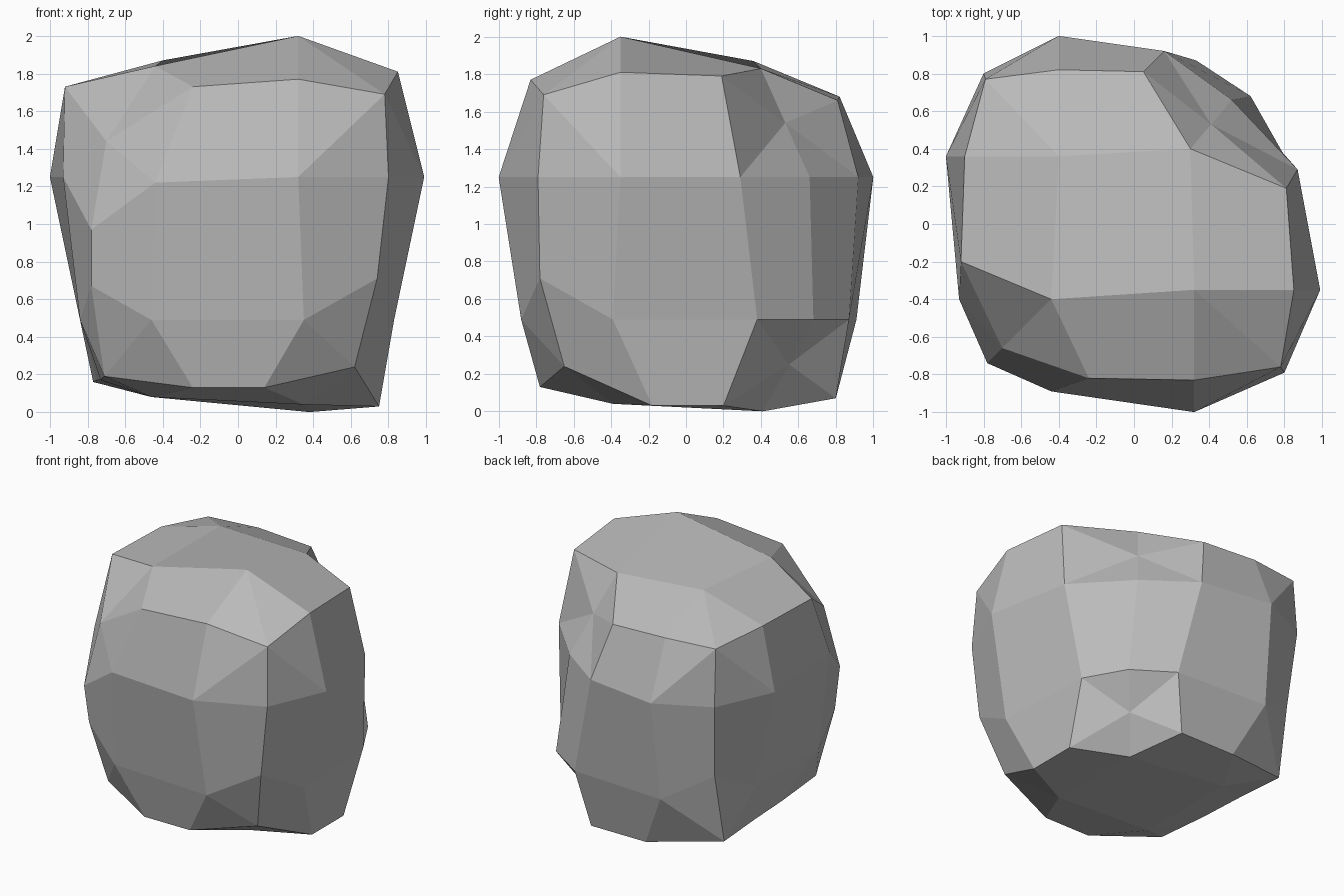
import bpy
import bmesh
from mathutils import Vector

if "Cube" in bpy.data.objects:
    bpy.data.objects.remove(bpy.data.objects["Cube"], do_unlink=True)

UNIT = 0.01        # the sections are written in hundredths of a unit
SIDE = 3           # edges along each side of a section


def add_section(bm, points, height):
    """Add a section's vertices; a point may carry its own height."""
    verts = []
    for point in points:
        full = point if len(point) == 3 else (*point, height)
        verts.append(bm.verts.new(Vector(full) * UNIT))
    return verts


def add_wall(bm, outer, belt):
    """Join an outer section to a belt, creasing each corner towards the belt."""
    count = len(outer)
    for i in range(count):
        j = (i + 1) % count
        if i % SIDE == 0:
            bm.faces.new((outer[i], outer[j], belt[j]))
            bm.faces.new((outer[i], belt[j], belt[i]))
        elif j % SIDE == 0:
            bm.faces.new((outer[i], outer[j], belt[i]))
            bm.faces.new((outer[j], belt[j], belt[i]))
        else:
            bm.faces.new((outer[i], outer[j], belt[j], belt[i]))


def add_cap(bm, ring, centre):
    """Close a section with four centre points and chipped corners."""
    count = len(ring)
    for k, inner in enumerate(centre):
        corner = SIDE * k
        before, after = ring[corner - 1], ring[corner + 1]
        bm.faces.new((before, ring[corner], inner))
        bm.faces.new((ring[corner], after, inner))
        following = centre[(k + 1) % len(centre)]
        bm.faces.new((after, ring[(corner + 2) % count], following, inner))
    bm.faces.new(centre)


# Sections run from the front left corner, across the front and round the back
crown = [(32, -35, 200), (-44, -40, 184), (-40, 36, 187), (30, 40, 183)]
shoulder = [(78, -76, 169), (32, -83, 177), (-24, -82),
            (-70, -66, 144), (-92, -20), (-90, 36),
            (-79, 77, 168), (-40, 82, 168), (5, 81, 166),
            (41, 53, 154), (81, 19, 179), (85, -35, 181)]
upper_belt = [(80, -79), (32, -100), (-44, -89, 122),
              (-78, -74, 97), (-93, -40), (-100, 36),
              (-80, 80), (-40, 100), (16, 92),
              (52, 66), (87, 29), (99, -35)]
lower_belt = [(74, -78, 71), (35, -88), (-46, -83),
              (-78, -68, 67), (-84, -40), (-84, 36),
              (-76, 74, 69), (-42, 91), (33, 87),
              (62, 68), (79, 38), (83, -39)]
foot = [(62, -65, 24), (14, -78, 13), (-24, -78, 13),
        (-71, -55, 19), (-73, -12, 17), (-75, 25, 17),
        (-77, 64, 16), (-22, 80), (24, 80),
        (50, 55, 25), (75, 20, 3), (75, -18, 3)]
base = [(35, -39, 4), (-46, -39), (-46, 41), (38, 41, 0)]

# Boulder body
bm = bmesh.new()
top_ring = add_section(bm, shoulder, 173)
high_ring = add_section(bm, upper_belt, 125)
low_ring = add_section(bm, lower_belt, 49)
foot_ring = add_section(bm, foot, 7)
add_cap(bm, top_ring, add_section(bm, crown, 180))
add_wall(bm, top_ring, high_ring)
for i in range(len(high_ring)):
    j = (i + 1) % len(high_ring)
    bm.faces.new((high_ring[i], high_ring[j], low_ring[j], low_ring[i]))
add_wall(bm, foot_ring, low_ring)
add_cap(bm, foot_ring, add_section(bm, base, 8))
bmesh.ops.recalc_face_normals(bm, faces=bm.faces)

mesh = bpy.data.meshes.new("boulder")
bm.to_mesh(mesh)
bm.free()
boulder = bpy.data.objects.new("boulder", mesh)
bpy.context.collection.objects.link(boulder)

# Plain grey stone
stone = bpy.data.materials.new("grey_stone")
stone.use_nodes = True
grey = (0.5, 0.5, 0.5, 1.0)
stone.diffuse_color = grey
stone.node_tree.nodes["Principled BSDF"].inputs["Base Color"].default_value = grey
mesh.materials.append(stone)
